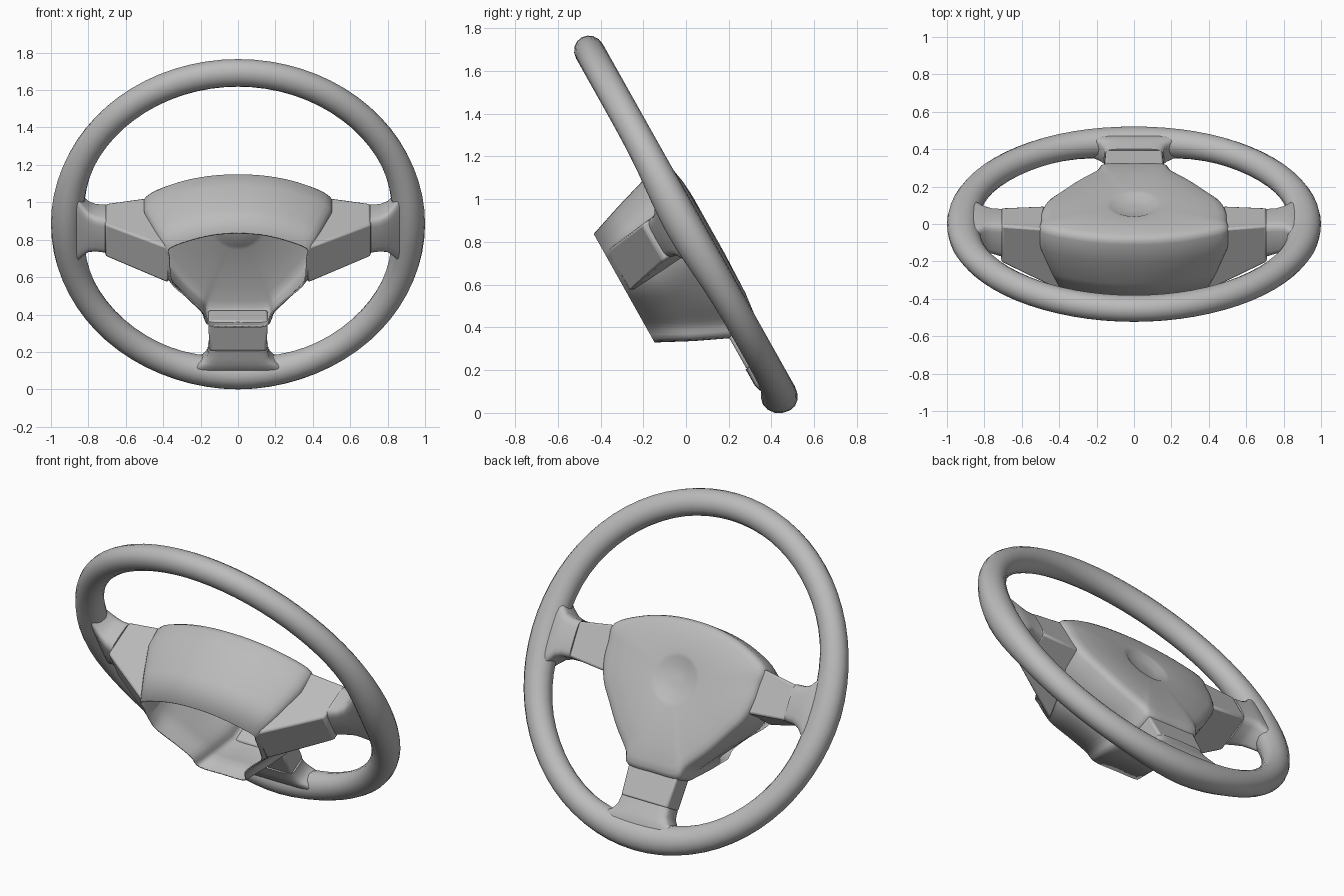
import bpy, bmesh, math
from mathutils import Vector

cube = bpy.data.objects.get("Cube")
if cube:
    bpy.data.objects.remove(cube)

TILT = math.radians(29.3)
S, C = math.sin(TILT), math.cos(TILT)

grey = bpy.data.materials.new("plain_grey")
grey.use_nodes = True
grey.diffuse_color = (0.5, 0.5, 0.5, 1)
grey.node_tree.nodes["Principled BSDF"].inputs["Base Color"].default_value = (0.5, 0.5, 0.5, 1)


def place(u, v, w):
    """Wheel plane (u across, v up, w toward the driver) to world."""
    return Vector((u, -S * v + C * w, 0.885 + C * v + S * w))


def finish(name, bm, bevel=0.0, thick=0.0, angle=35):
    bmesh.ops.recalc_face_normals(bm, faces=bm.faces)
    mesh = bpy.data.meshes.new(name)
    bm.to_mesh(mesh)
    bm.free()
    mesh.materials.append(grey)
    ob = bpy.data.objects.new(name, mesh)
    bpy.context.collection.objects.link(ob)
    if bevel:
        mod = ob.modifiers.new("soft_edges", 'BEVEL')
        mod.width, mod.segments = bevel, 2
    if thick:
        mod = ob.modifiers.new("wall", 'SOLIDIFY')
        mod.thickness, mod.offset = thick, -1
    bpy.ops.object.select_all(action='DESELECT')
    ob.select_set(True)
    bpy.context.view_layer.objects.active = ob
    bpy.ops.object.shade_smooth_by_angle(angle=math.radians(angle))
    return ob


def loft(rings, cap_start=True, cap_end=True, loop=False):
    bm = bmesh.new()
    rows = [[bm.verts.new(place(*p)) for p in ring] for ring in rings]
    n = len(rows[0])
    pairs = list(zip(rows, rows[1:])) + ([(rows[-1], rows[0])] if loop else [])
    for a, b in pairs:
        for i in range(n):
            j = (i + 1) % n
            bm.faces.new((a[i], a[j], b[j], b[i]))
    if cap_start and not loop:
        bm.faces.new(rows[0])
    if cap_end and not loop:
        bm.faces.new(rows[-1])
    return bm


def smooth_outline(half, steps=4):
    """Spline through a half outline, then mirrored into a closed loop."""
    pts = [Vector(p) for p in half]
    flip = lambda p: Vector((-p.x, p.y))
    ext = [flip(pts[1])] + pts + [flip(pts[-2])]
    out = []
    for a, b, c, d in zip(ext, ext[1:], ext[2:], ext[3:]):
        for k in range(steps):
            t = k / steps
            out.append(0.5 * (2 * b + (c - a) * t + (2 * a - 5 * b + 4 * c - d) * t * t
                              + (3 * b - a - 3 * c + d) * t ** 3))
    out.append(pts[-1])
    return out + [flip(p) for p in reversed(out[1:-1])]


# Rim: a ring that swells where the three spokes meet it
def swell(ang):
    total = 0
    for centre in (0, math.pi, -math.pi / 2):
        d = math.remainder(ang - centre, math.tau)
        total += math.exp(-(d / 0.32) ** 2)
    return total


rings = []
for i in range(72):
    ang = math.tau * i / 72
    k = swell(ang)
    r, back = 0.075 + 0.012 * k, 0.07 + 0.03 * k
    ring = []
    for j in range(16):
        t = math.tau * j / 16
        rad = 1 - r + r * math.cos(t)
        w = math.sin(t) * (0.072 if math.sin(t) > 0 else back)
        ring.append((rad * math.cos(ang), rad * math.sin(ang), w))
    rings.append(ring)
finish("rim", loft(rings, loop=True), angle=50)


# Flared sockets that blend each spoke into the rim
def socket(name, direction, sections):
    dx, dy = direction
    rings = []
    for a, half, w0, w1 in sections:
        ring = []
        for j in range(24):
            t = math.tau * j / 24
            c, s = math.cos(t), math.sin(t)
            side = half * math.copysign(abs(c) ** 0.4, c)
            w = (w0 + w1) / 2 + (w1 - w0) / 2 * math.copysign(abs(s) ** 0.4, s)
            ring.append((dx * a - dy * side, dy * a + dx * side, w))
        rings.append(ring)
    finish(name, loft(rings), angle=40)


SIDE = [(0.705, 0.108, -0.16, 0.052), (0.76, 0.11, -0.14, 0.055), (0.8, 0.125, -0.12, 0.06),
        (0.835, 0.165, -0.1, 0.06), (0.88, 0.23, -0.07, 0.05), (0.93, 0.2, -0.04, 0.04)]
LOWER = [(0.73, 0.16, -0.09, 0.05), (0.78, 0.165, -0.09, 0.055), (0.815, 0.19, -0.09, 0.06),
         (0.85, 0.25, -0.08, 0.06), (0.89, 0.27, -0.06, 0.05), (0.93, 0.22, -0.04, 0.04)]
socket("left_socket", (1, 0), SIDE)
socket("right_socket", (-1, 0), SIDE)
socket("lower_socket", (0, -1), LOWER)

# Side spokes: tapering blocks, deep at the hub and shallow at the rim
for name, s in (("left_spoke", 1), ("right_spoke", -1)):
    inner = [(s * 0.37, 0.07, -0.385), (s * 0.495, 0.135, 0.045),
             (s * 0.475, -0.12, 0.045), (s * 0.37, -0.15, -0.385)]
    outer = [(s * 0.71, 0.1, -0.18), (s * 0.71, 0.1, 0.045),
             (s * 0.71, -0.1, 0.045), (s * 0.71, -0.1, -0.18)]
    finish(name, loft([inner, outer]), bevel=0.012)

# Lower spoke
ends = [[(-h, v, -0.085), (h, v, -0.085), (h, v, 0.043), (-h, v, 0.043)]
        for h, v in ((0.16, -0.55), (0.152, -0.735))]
finish("lower_spoke", loft(ends), bevel=0.012)

# Hub: open-backed shell with a domed pad and a round dish
front = smooth_outline([(0, 0.28), (0.17, 0.268), (0.34, 0.225), (0.495, 0.145), (0.5, 0.04),
                        (0.495, -0.06), (0.46, -0.17), (0.39, -0.27), (0.3, -0.39),
                        (0.2, -0.5), (0.16, -0.57), (0, -0.575)])
back = smooth_outline([(0, 0.17), (0.13, 0.16), (0.26, 0.125), (0.37, 0.075), (0.372, 0.02),
                       (0.37, -0.04), (0.365, -0.1), (0.345, -0.16), (0.25, -0.25),
                       (0.18, -0.33), (0.15, -0.405), (0, -0.41)])
centre = Vector((0, -0.055))
rings = [[(p.x, p.y, -0.4) for p in back]]
for t, w in ((0.5, -0.24), (0.95, -0.08)):
    rings.append([(*b.lerp(f, t), w) for b, f in zip(back, front)])
for scale, w in ((1, 0.03), (0.985, 0.05), (0.95, 0.064), (0.88, 0.073), (0.7, 0.084)):
    rings.append([(*centre.lerp(p, scale), w) for p in front])
for radius, w in ((0.15, 0.09), (0.125, 0.086), (0.085, 0.066), (0.02, 0.066)):
    rings.append([(*(centre + (p - centre).normalized() * radius), w) for p in front])
finish("hub_shell", loft(rings, cap_start=False), thick=0.008, angle=40)
